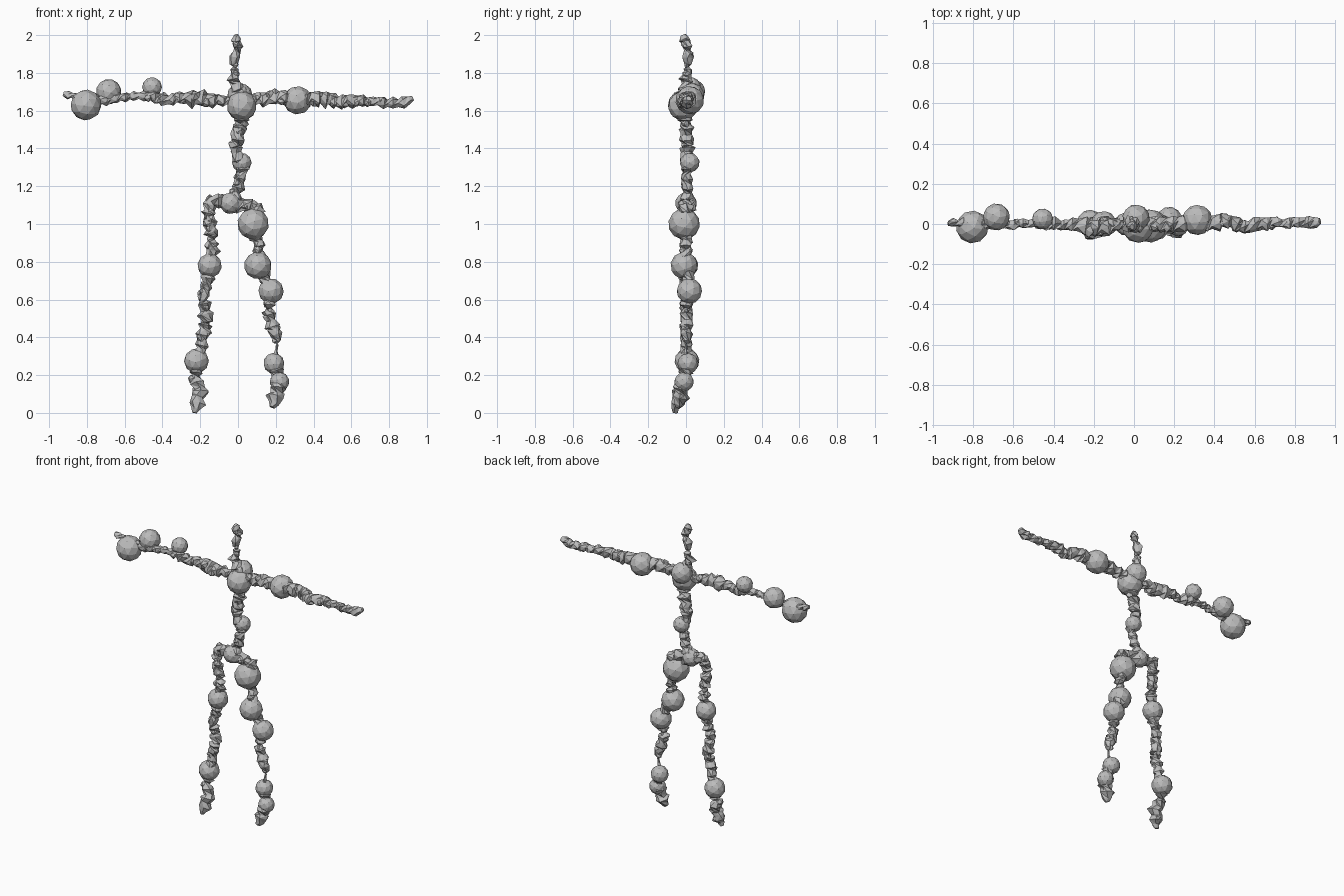
import bpy, bmesh, math, random
from mathutils import Vector, Matrix, Euler

random.seed(7)
if "Cube" in bpy.data.objects:
    bpy.data.objects.remove(bpy.data.objects["Cube"], do_unlink=True)

stone = bpy.data.materials.new("grey stone")
stone.use_nodes = True
GREY = (0.5, 0.5, 0.5, 1)
stone.diffuse_color = GREY
stone.node_tree.nodes["Principled BSDF"].inputs["Base Color"].default_value = GREY


def finish(bm, name):
    bmesh.ops.recalc_face_normals(bm, faces=bm.faces)
    mesh = bpy.data.meshes.new(name)
    bm.to_mesh(mesh)
    bm.free()
    mesh.materials.append(stone)
    bpy.context.collection.objects.link(bpy.data.objects.new(name, mesh))


def jitter(amount):
    return Vector([random.uniform(-amount, amount) for _ in range(3)])


def spin():
    return Euler([random.uniform(0, math.tau) for _ in range(3)]).to_matrix().to_4x4()


def resample(path, step):
    """Evenly spaced (centre, radius) samples along a path of x, y, z, radius."""
    out = []
    for a, b in zip(path, path[1:]):
        pa, pb = Vector(a[:3]), Vector(b[:3])
        n = max(1, round((pb - pa).length / step))
        out += [(pa.lerp(pb, i / n), a[3] + (b[3] - a[3]) * i / n) for i in range(n)]
    return out + [(Vector(path[-1][:3]), path[-1][3])]


def limb(name, path, sides=6):
    """Knobbly faceted tube with small nuggets fused onto it."""
    bm = bmesh.new()
    samples = resample(path, 0.026)
    rings = []
    for i, (centre, radius) in enumerate(samples):
        before = samples[max(i - 1, 0)][0]
        after = samples[min(i + 1, len(samples) - 1)][0]
        turn = (after - before).to_track_quat("Z", "Y")
        swell = radius * (0.92 if i % 2 else 0.68)
        middle = centre + jitter(radius * 0.18)
        if i in (0, len(samples) - 1):
            middle, swell = centre, radius * 0.5
        ring = []
        for k in range(sides):
            angle = math.tau * (k + 0.5 * (i % 2)) / sides
            r = swell * random.uniform(0.78, 1.15)
            ring.append(bm.verts.new(middle + turn @ Vector((r * math.cos(angle), r * math.sin(angle), 0))))
        rings.append(ring)
    for low, high in zip(rings, rings[1:]):
        for k in range(sides):
            n = (k + 1) % sides
            bm.faces.new((low[k], low[n], high[k]))
            bm.faces.new((low[n], high[n], high[k]))
    bm.faces.new(rings[0])
    bm.faces.new(rings[-1])
    # Nuggets along the tube, away from its two ends
    for centre, radius in samples[2:-2:2]:
        if radius < 0.018:
            continue
        spot = centre + jitter(1).normalized() * radius * 0.45
        made = bmesh.ops.create_icosphere(bm, subdivisions=1, radius=radius * random.uniform(0.5, 0.68),
                                          matrix=Matrix.Translation(spot) @ spin())
        for v in made["verts"]:
            v.co += jitter(radius * 0.1)
    finish(bm, name)


def ball(name, x, y, z, radius):
    """Faceted round boulder."""
    bm = bmesh.new()
    bmesh.ops.create_icosphere(bm, subdivisions=2, radius=radius,
                               matrix=Matrix.Translation((x, y, z)) @ spin())
    finish(bm, name)


# Head, neck and spine
limb("head_and_spine", [
    (-.01, -.015, 2, .03), (0, .01, 1.94, .034), (-.02, .01, 1.88, .034), (-.02, .012, 1.82, .025),
    (-.02, 0, 1.76, .042), (.01, 0, 1.69, .05), (.01, 0, 1.53, .048), (-.01, .01, 1.4, .042),
    (.02, .01, 1.29, .04), (0, .005, 1.19, .036), (-.03, 0, 1.11, .05)])

# Arms
limb("right_arm", [
    (-.925, .005, 1.69, .025), (-.85, .005, 1.67, .026), (-.7, 0, 1.66, .034), (-.6, 0, 1.675, .03),
    (-.5, 0, 1.675, .028), (-.44, .01, 1.675, .045), (-.37, 0, 1.66, .036), (-.3, 0, 1.67, .04),
    (-.24, -.01, 1.67, .055), (-.16, -.02, 1.66, .05), (-.03, 0, 1.65, .03)])
limb("left_arm", [
    (.01, 0, 1.65, .03), (.11, 0, 1.66, .045), (.22, 0, 1.665, .05), (.31, .01, 1.66, .05),
    (.42, .01, 1.665, .05), (.49, .015, 1.66, .046), (.55, -.015, 1.65, .045), (.63, 0, 1.655, .042),
    (.72, .005, 1.65, .034), (.82, .012, 1.64, .034), (.88, .005, 1.645, .042), (.925, .015, 1.665, .03)])

# Legs
limb("right_leg", [
    (-.02, 0, 1.11, .055), (-.08, 0, 1.12, .045), (-.14, 0, 1.12, .045), (-.16, 0, 1.03, .042),
    (-.13, 0, .93, .04), (-.15, 0, .78, .042), (-.165, 0, .69, .042), (-.19, 0, .6, .038),
    (-.165, 0, .49, .046), (-.185, 0, .39, .04), (-.21, 0, .28, .045), (-.225, -.01, .18, .04),
    (-.205, -.03, .1, .05), (-.22, -.05, .05, .046), (-.23, -.055, 0, .028)])
limb("left_leg", [
    (-.03, 0, 1.11, .055), (.06, 0, 1.1, .045), (.12, 0, 1.06, .045), (.09, 0, .98, .045),
    (.115, 0, .88, .038), (.11, 0, .78, .042), (.165, .01, .65, .045), (.155, 0, .54, .042),
    (.185, 0, .44, .044), (.205, 0, .385, .03), (.207, 0, .36, .008), (.2, 0, .31, .014),
    (.19, 0, .26, .04), (.21, -.01, .17, .05), (.2, -.03, .08, .05), (.18, -.045, .03, .03)])

# Round boulders set into the body
for name, x, y, z, radius in [
        ("chest_ball", .02, -.015, 1.625, .08), ("upper_back_ball", .01, .03, 1.68, .068),
        ("waist_ball", .02, .02, 1.325, .052), ("pelvis_ball", -.04, 0, 1.11, .058),
        ("right_hand_ball", -.805, -.015, 1.63, .082), ("right_wrist_ball", -.685, .035, 1.7, .068),
        ("right_elbow_ball", -.455, .025, 1.725, .053), ("left_elbow_ball", .315, .02, 1.655, .076)]:
    ball(name, x, y, z, radius)
for name, x, y, z, radius in [
        ("left_hip_ball", .08, -.01, 1, .084), ("left_thigh_ball", .105, -.01, .78, .073),
        ("left_knee_ball", .175, .018, .645, .068), ("left_shin_ball", .19, .01, .262, .056),
        ("left_ankle_ball", .22, -.01, .165, .052), ("right_thigh_ball", -.15, 0, .78, .065),
        ("right_shin_ball", -.22, .005, .275, .066)]:
    ball(name, x, y, z, radius)
